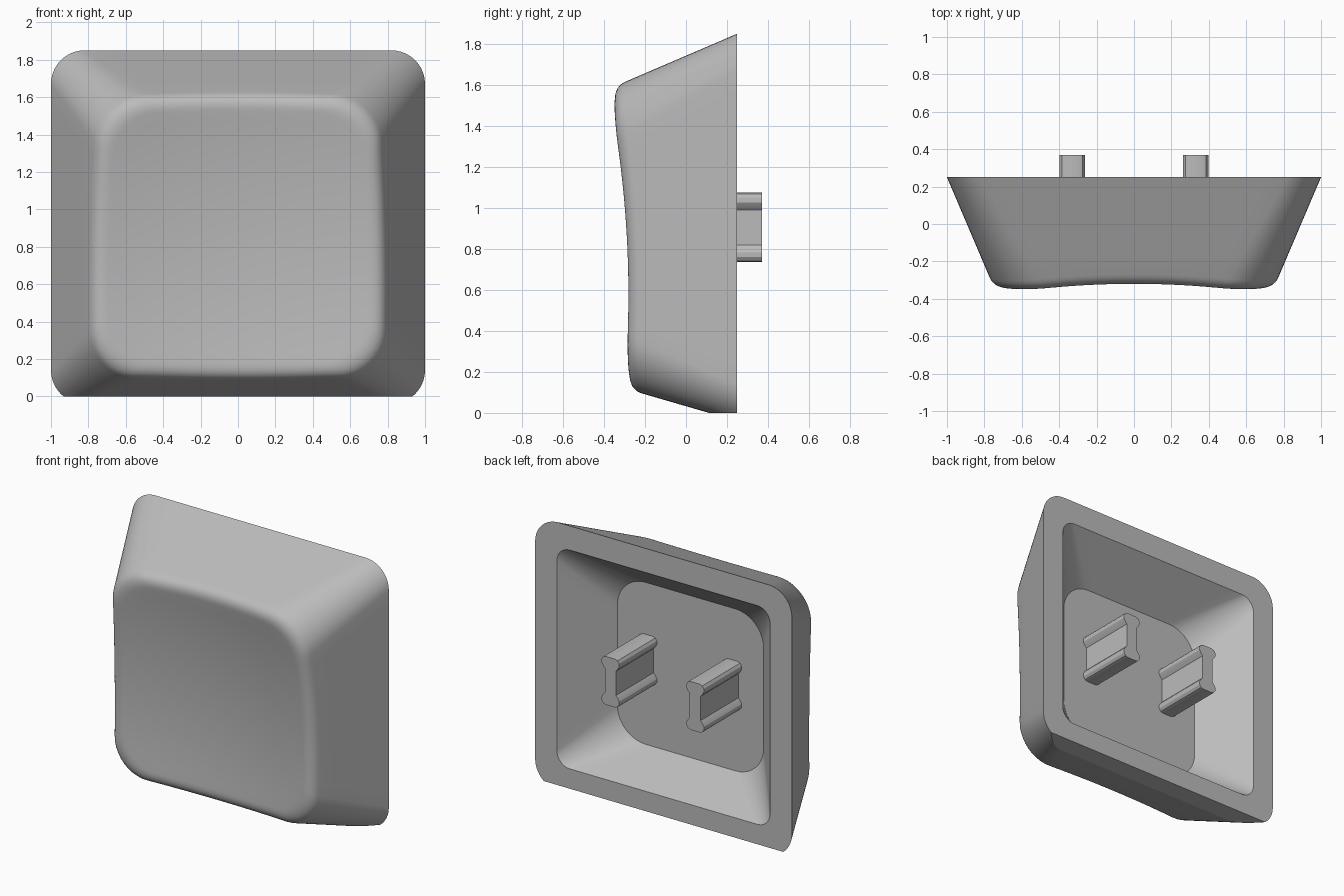
import bpy, bmesh, math
from mathutils import Vector

cube = bpy.data.objects.get("Cube")
if cube:
    bpy.data.objects.remove(cube)

mat = bpy.data.materials.new("warm_grey_plastic")
mat.use_nodes = True
grey = (0.5, 0.5, 0.5, 1)
mat.diffuse_color = grey
mat.node_tree.nodes["Principled BSDF"].inputs["Base Color"].default_value = grey

BACK = 0.25          # plane of the open rim
DEPTH = 0.62         # rim plane to the uncut front plane
CENTRE = Vector((0, 0, 0.86))


def rounded_rect(half, z0, z1, r, y, corner=10, side=14):
    """Closed loop of points in the XZ plane, always the same count."""
    centres = [(half - r, z1 - r), (r - half, z1 - r), (r - half, z0 + r), (half - r, z0 + r)]
    arcs = []
    for q, (cx, cz) in enumerate(centres):
        angles = [math.pi / 2 * (q + i / corner) for i in range(corner + 1)]
        arcs.append([Vector((cx + r * math.cos(a), y, cz + r * math.sin(a))) for a in angles])
    loop = []
    for q in range(4):
        loop += arcs[q]
        a, b = arcs[q][-1], arcs[(q + 1) % 4][0]
        loop += [a.lerp(b, i / side) for i in range(1, side)]
    return loop


def dish(p):
    """Point moved in depth onto the tilted, scooped front surface."""
    w = p.z - CENTRE.z
    return Vector((p.x, -0.231 - 0.059 * w - 0.105 * w * w - 0.117 * p.x * p.x, p.z))


def finish(name, bm, cut_edges=()):
    """Shade smooth, keep creases sharp, and make the object."""
    bmesh.ops.recalc_face_normals(bm, faces=bm.faces)
    for f in bm.faces:
        f.smooth = True
    for e in bm.edges:
        e.smooth = e not in cut_edges and e.calc_face_angle(0) < math.radians(30)
    mesh = bpy.data.meshes.new(name)
    bm.to_mesh(mesh)
    bm.free()
    mesh.materials.append(mat)
    obj = bpy.data.objects.new(name, mesh)
    bpy.context.collection.objects.link(obj)
    return obj


def skin(bm, rings):
    """Bridge successive rings with quads; return the vertex rings."""
    rows = [[bm.verts.new(p) for p in ring] for ring in rings]
    for a, b in zip(rows, rows[1:]):
        for i in range(len(a)):
            j = (i + 1) % len(a)
            bm.faces.new((a[i], a[j], b[j], b[i]))
    return rows


# Cap body: cavity, rim, sloping walls, rounded edge, scooped front
base = rounded_rect(1.0, -0.04, 1.85, 0.18, BACK)
front = rounded_rect(0.736, 0.14, 1.584, 0.27, BACK - DEPTH)
walls, edges, fronts = [], [], []
for b, f in zip(base, front):
    t = 1.0
    for _ in range(12):
        t = (BACK - dish(b.lerp(f, t)).y) / DEPTH
    walls.append(b.lerp(f, t - 0.1))
    edges.append(b.lerp(f, t))
    fronts.append(dish(edges[-1].lerp(CENTRE, 0.1)))

rings = [rounded_rect(0.57, 0.30, 1.44, 0.22, -0.05),
         rounded_rect(0.83, 0.14, 1.68, 0.10, BACK), base]
rings += [[b.lerp(w, k / 4) for b, w in zip(base, walls)] for k in range(1, 4)]
for k in range(9):
    s = k / 8
    rings.append([w.lerp(e, s).lerp(e.lerp(f, s), s) for w, e, f in zip(walls, edges, fronts)])
for k in range(1, 12):
    rings.append([dish(f.lerp(CENTRE, k / 12)) for f in fronts])

bm = bmesh.new()
rows = skin(bm, rings)
bm.faces.new(rows[0])
hub = bm.verts.new(dish(CENTRE))
last = rows[-1]
for i in range(len(last)):
    bm.faces.new((last[i], last[(i + 1) % len(last)], hub))

# Flat trim along the underside
geom = bm.verts[:] + bm.edges[:] + bm.faces[:]
cut = bmesh.ops.bisect_plane(bm, geom=geom, dist=1e-5, plane_co=(0, 0, 0),
                             plane_no=(0, 0, 1), clear_inner=True)
cut_edges = [e for e in cut["geom_cut"] if isinstance(e, bmesh.types.BMEdge)]
bmesh.ops.holes_fill(bm, edges=cut_edges, sides=0)
finish("cap_body", bm, set(cut_edges))


# Mounting prongs: dog-bone section with two rounded lobes and a thin waist
def prong_section(y):
    quarter = [(0.042, 0.0), (0.042, 0.085)]
    for i in range(5):
        a = math.radians(-50 + 35 * i)
        quarter.append((0.036 + 0.034 * math.cos(a), 0.132 + 0.038 * math.sin(a)))
    right = [(x, -z) for x, z in reversed(quarter[1:])] + quarter
    outline = right + [(-x, z) for x, z in reversed(right)]
    return [Vector((x, y, z)) for x, z in outline]


for name, x in (("left_prong", 0.33), ("right_prong", -0.33)):
    bm = bmesh.new()
    ends = skin(bm, [prong_section(-0.07), prong_section(0.37)])
    for ring in ends:
        bm.faces.new(ring)
    finish(name, bm).location = (x, 0, 0.905)
